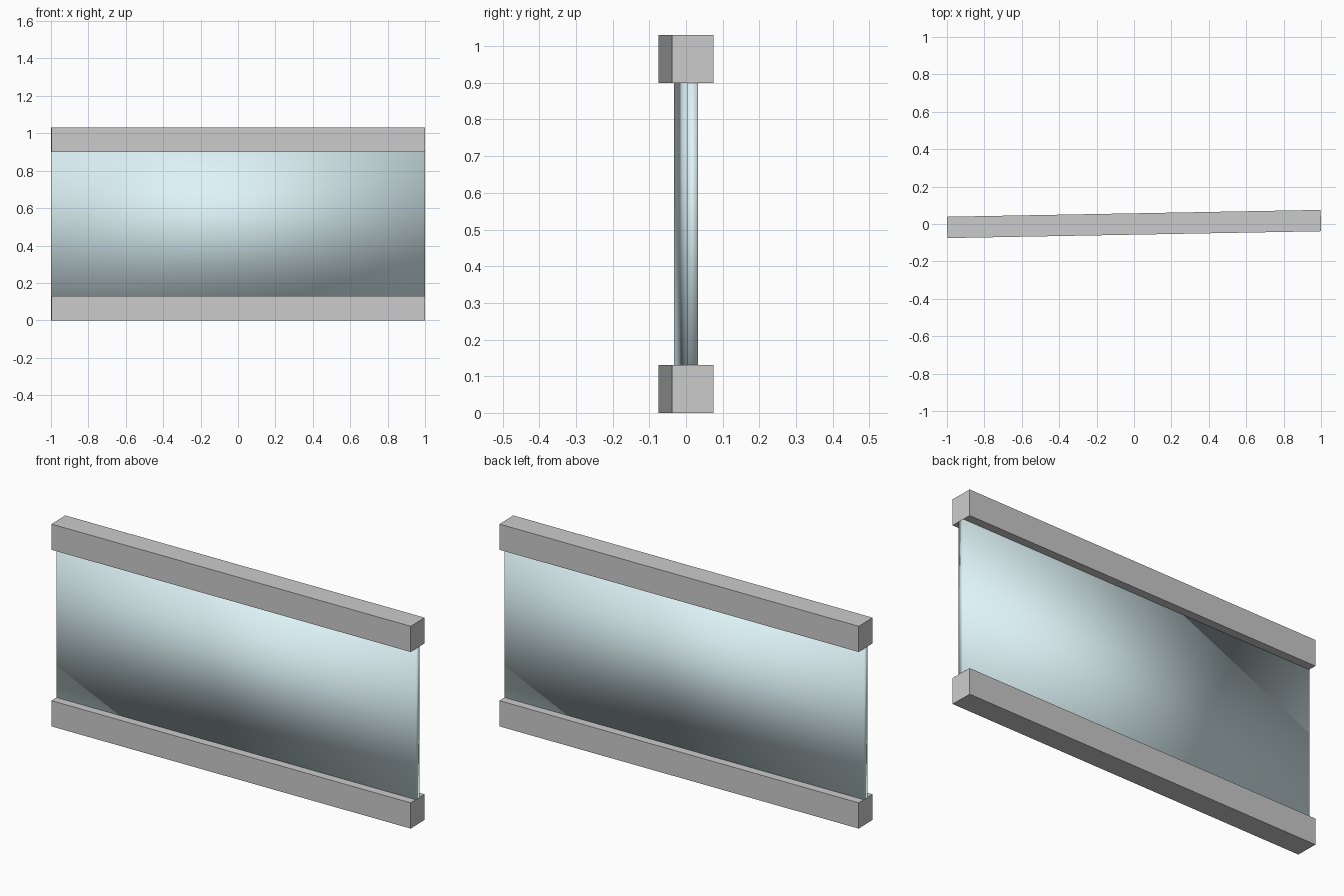
import bpy
from math import radians, cos, sin

if "Cube" in bpy.data.objects:
    bpy.data.objects.remove(bpy.data.objects["Cube"])

ANGLE = radians(1.05)          # the whole panel is turned slightly about z
HEIGHT = 1.03
RAIL_H, RAIL_W = 0.131, 0.114
GLASS_W = 0.03


def box(name, width, z0, z1):
    """Long box turned to the panel angle, fitted to 2 units along x."""
    length = (2 - width * sin(ANGLE)) / cos(ANGLE)
    bpy.ops.mesh.primitive_cube_add(size=1, location=(0, 0, (z0 + z1) / 2),
                                    rotation=(0, 0, ANGLE))
    ob = bpy.context.object
    ob.name = name
    ob.scale = (length, width, z1 - z0)
    bpy.ops.object.transform_apply(location=False, rotation=True, scale=True)
    return ob


# Bottom and top rails
box("bottom_rail", RAIL_W, 0, RAIL_H)
box("top_rail", RAIL_W, HEIGHT - RAIL_H, HEIGHT)

# Glass pane between the rails, smooth shaded across its edges
pane = box("glass_pane", GLASS_W, RAIL_H, HEIGHT - RAIL_H)
bpy.ops.object.shade_smooth()
glass = bpy.data.materials.new("pale_glass")
glass.diffuse_color = (0.73, 0.9, 0.93, 1)
glass.use_nodes = True
glass.node_tree.nodes["Principled BSDF"].inputs["Base Color"].default_value = glass.diffuse_color
pane.data.materials.append(glass)
